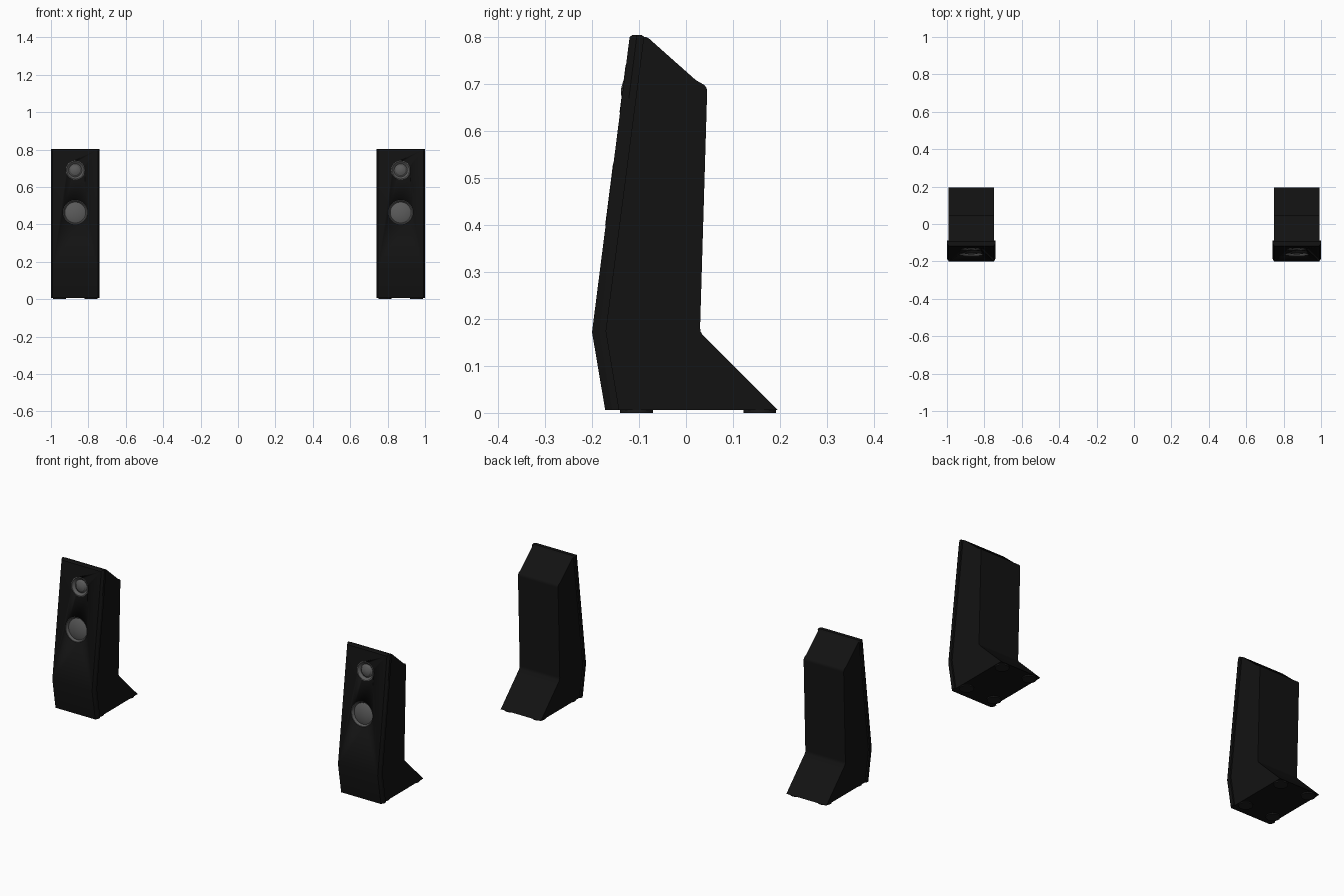
import bpy, bmesh, math
from mathutils import Matrix, Vector

if "Cube" in bpy.data.objects:
    bpy.data.objects.remove(bpy.data.objects["Cube"])


def material(name, v):
    m = bpy.data.materials.new(name)
    m.diffuse_color = (v, v, v, 1)
    m.use_nodes = True
    m.node_tree.nodes["Principled BSDF"].inputs["Base Color"].default_value = m.diffuse_color
    return m


BLACK = material("black_cabinet", 0.006)
GREY = material("grey_driver", 0.1)
PAD = material("dark_pad", 0.012)

KINK, TOP = Vector((0, -0.2, 0.172)), Vector((0, -0.12, 0.80))
TILT = math.atan2(TOP.z - KINK.z, TOP.y - KINK.y)


def finish(bm, name, mat, angle=30):
    bmesh.ops.recalc_face_normals(bm, faces=bm.faces)
    me = bpy.data.meshes.new(name)
    bm.to_mesh(me)
    bm.free()
    ob = bpy.data.objects.new(name, me)
    bpy.context.collection.objects.link(ob)
    me.materials.append(mat)
    bpy.ops.object.select_all(action='DESELECT')
    ob.select_set(True)
    bpy.context.view_layer.objects.active = ob
    bpy.ops.object.shade_smooth_by_angle(angle=math.radians(angle))
    return ob


def loft(stations, name, mat):
    """Skin a list of (x, [(y, z), ...]) side profiles."""
    bm = bmesh.new()
    rings = [[bm.verts.new((x, y, z)) for y, z in pts] for x, pts in stations]
    for a, b in zip(rings, rings[1:]):
        for i in range(len(a)):
            j = (i + 1) % len(a)
            bm.faces.new((a[i], a[j], b[j], b[i]))
    bm.faces.new(rings[0])
    bm.faces.new(rings[-1])
    return finish(bm, name, mat)


def lathe(profile, matrix, name, mat, n=40):
    """Revolve (radius, height) points round local z."""
    bm = bmesh.new()
    vs = [bm.verts.new((r, 0, h)) for r, h in profile]
    es = [bm.edges.new(p) for p in zip(vs, vs[1:])]
    bmesh.ops.spin(bm, geom=vs + es, cent=(0, 0, 0), axis=(0, 0, 1),
                   angle=2 * math.pi, steps=n, use_merge=True)
    bmesh.ops.remove_doubles(bm, verts=bm.verts, dist=1e-5)
    bm.transform(matrix)
    return finish(bm, name, mat)


def on_baffle(x, z):
    """Frame on the sloping front at height z, local z pointing outward."""
    p = KINK.lerp(TOP, (z - KINK.z) / (TOP.z - KINK.z))
    return Matrix.Translation((x, p.y, z)) @ Matrix.Rotation(TILT, 4, 'X')


def baffle_profile(d):
    return [(-0.172 + d, .006), (-0.2 + d, .172), (-0.12 + d, .80),
            (-0.114 + d * .6, .804), (-0.094, .804), (-0.089, .80),
            (-0.17, .174), (-0.142, .006)]


BODY = [(-0.147, .006), (-0.175, .174), (-0.096, .80), (-0.085, .80),
        (-0.078, .796), (0.020, .709), (0.030, .703), (0.039, .698),
        (0.044, .691), (0.045, .683), (0.030, .182), (0.031, .173),
        (0.036, .165), (0.195, .006)]

DRIVERS = [
    ("woofer", 0.465, [(0.066, -.014), (0.066, .001), (0.063, .001), (0.056, -.012),
                       (0.052, -.010), (0.035, -.005), (0.018, -.002), (0, -.001)]),
    ("tweeter", 0.69, [(0.051, -.014), (0.051, .001), (0.047, .001), (0.035, -.012),
                       (0.031, -.010), (0.026, -.003), (0.015, .002), (0, .004)]),
]

for side, cx in (("left", -0.87), ("right", 0.87)):
    # Cabinet and chamfered front baffle
    loft([(cx - .122, BODY), (cx + .122, BODY)], side + "_cabinet", BLACK)
    baffle = loft([(cx + dx, baffle_profile(d)) for dx, d in
                   ((-.13, .015), (-.121, 0), (.121, 0), (.13, .015))],
                  side + "_baffle", BLACK)

    # Drivers sunk into holes in the baffle
    for name, z, profile in DRIVERS:
        frame = on_baffle(cx, z)
        r = profile[0][0] - 0.001
        cutter = lathe([(0, -.018), (r, -.018), (r, .02), (0, .02)],
                       frame, "driver_cutter", BLACK)
        cutter.hide_render = True
        mod = baffle.modifiers.new("hole", 'BOOLEAN')
        mod.operation = 'DIFFERENCE'
        mod.solver = 'EXACT'
        mod.object = cutter
        bpy.context.view_layer.objects.active = baffle
        bpy.ops.object.modifier_apply(modifier=mod.name)
        bpy.data.objects.remove(cutter)
        lathe(profile, frame, side + "_" + name, GREY)

    # Four foot pads
    for dx in (-.085, .085):
        for y in (-.105, .157):
            lathe([(0, 0), (.035, 0), (.035, .008), (0, .008)],
                  Matrix.Translation((cx + dx, y, 0)), side + "_foot", PAD, 24)
